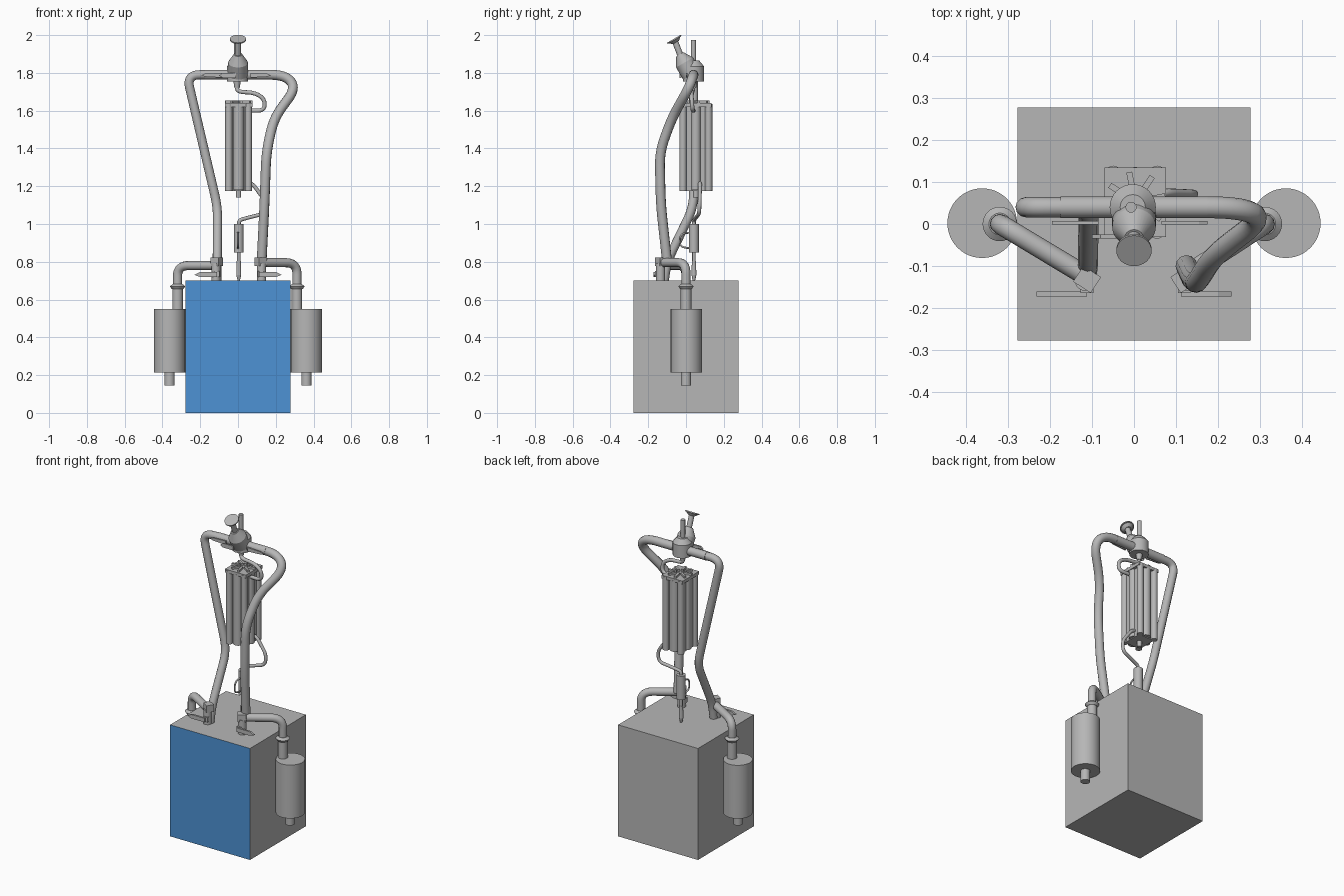
import bpy, bmesh, math
from mathutils import Vector, Matrix

if "Cube" in bpy.data.objects:
    bpy.data.objects.remove(bpy.data.objects["Cube"])


def material(name, rgb):
    m = bpy.data.materials.new(name)
    m.diffuse_color = (*rgb, 1)
    m.use_nodes = True
    m.node_tree.nodes["Principled BSDF"].inputs["Base Color"].default_value = m.diffuse_color
    return m


GREY = material("metal_grey", (0.47, 0.47, 0.47))
BLUE = material("panel_blue", (0.075, 0.29, 0.66))


def finish(name, bm, smooth=True):
    bmesh.ops.recalc_face_normals(bm, faces=bm.faces)
    me = bpy.data.meshes.new(name)
    bm.to_mesh(me)
    bm.free()
    me.materials.append(GREY)
    ob = bpy.data.objects.new(name, me)
    bpy.context.collection.objects.link(ob)
    if smooth:
        bpy.ops.object.select_all(action='DESELECT')
        ob.select_set(True)
        bpy.context.view_layer.objects.active = ob
        bpy.ops.object.shade_smooth_by_angle(angle=math.radians(35))
    return ob


def rod(name, a, b, r1, r2=None, sides=32):
    """Cylinder or cone from a to b."""
    a, b = Vector(a), Vector(b)
    d = b - a
    rot = Vector((0, 0, 1)).rotation_difference(d).to_matrix().to_4x4()
    bm = bmesh.new()
    bmesh.ops.create_cone(bm, cap_ends=True, segments=sides, radius1=r1,
                          radius2=r1 if r2 is None else r2, depth=d.length,
                          matrix=Matrix.Translation((a + b) / 2) @ rot)
    return finish(name, bm)


def box(name, c, size, turn=0):
    bm = bmesh.new()
    bmesh.ops.create_cube(bm, size=1, matrix=Matrix.Translation(c)
                          @ Matrix.Rotation(math.radians(turn), 4, 'Z')
                          @ Matrix.Diagonal((*size, 1)))
    return finish(name, bm, False)


def plate(name, outline, y, thick):
    """Outline in x,z extruded along y."""
    bm = bmesh.new()
    f = bm.faces.new([bm.verts.new((x, y - thick / 2, z)) for x, z in outline])
    g = bmesh.ops.extrude_face_region(bm, geom=[f])
    bmesh.ops.translate(bm, vec=(0, thick, 0),
                        verts=[v for v in g['geom'] if isinstance(v, bmesh.types.BMVert)])
    return finish(name, bm, False)


def tube(name, pts, r, bend=0.06, steps=8):
    """Round pipe along a path with rounded corners."""
    p = [Vector(q) for q in pts]
    path = [p[0]]
    for a, b, c in zip(p, p[1:], p[2:]):
        s = b + (a - b).normalized() * min(bend, (a - b).length * 0.49)
        e = b + (c - b).normalized() * min(bend, (c - b).length * 0.49)
        for i in range(steps + 1):
            t = i / steps
            path.append(s * (1 - t) ** 2 + b * 2 * t * (1 - t) + e * t * t)
    path.append(p[-1])
    cu = bpy.data.curves.new(name, 'CURVE')
    cu.dimensions = '3D'
    cu.bevel_depth, cu.bevel_resolution, cu.use_fill_caps = r, 4, True
    sp = cu.splines.new('POLY')
    sp.points.add(len(path) - 1)
    for q, v in zip(sp.points, path):
        q.co = (*v, 1)
    cu.materials.append(GREY)
    ob = bpy.data.objects.new(name, cu)
    bpy.context.collection.objects.link(ob)
    bpy.ops.object.select_all(action='DESELECT')
    ob.select_set(True)
    bpy.context.view_layer.objects.active = ob
    bpy.ops.object.convert(target='MESH')
    bpy.ops.object.shade_smooth_by_angle(angle=math.radians(40))


# Pedestal with blue front
ped = box("pedestal", (0, 0, 0.35), (0.555, 0.555, 0.70))
ped.data.materials.append(BLUE)
for f in ped.data.polygons:
    if f.normal.y < -0.9:
        f.material_index = 1

# Silencers at the sides, with their pipes and the feet
for s, side, px, fx, pz in ((-1, "left", -0.32, -0.112, 0.78), (1, "right", 0.312, 0.12, 0.795)):
    cx = s * 0.362
    rod(f"{side}_silencer", (cx, 0.002, 0.215), (cx, 0.002, 0.55), 0.083, sides=48)
    rod(f"{side}_outlet", (cx, 0, 0.145), (cx, 0, 0.22), 0.027)
    rod(f"{side}_inlet", (px, 0, 0.54), (px, 0, 0.665), 0.028)
    rod(f"{side}_collar_low", (px, 0, 0.655), (px, 0, 0.67), 0.03, 0.041)
    rod(f"{side}_collar_high", (px, 0, 0.67), (px, 0, 0.682), 0.041, 0.026)
    tube(f"{side}_exhaust", [(px, 0, 0.67), (px, 0, pz), (fx, -0.125, pz)], 0.024, 0.07)
    turn = s * 33
    box(f"{side}_ankle_block", (fx, -0.132, 0.80), (0.05, 0.045, 0.045), turn)
    rod(f"{side}_foot_post", (fx + s * 0.005, -0.135, 0.69), (fx + s * 0.005, -0.135, 0.79), 0.024)
    box(f"{side}_peg_bracket", (fx, -0.155, 0.735), (0.03, 0.02, 0.03))
    x0, x1 = s * 0.112, s * 0.232
    plate(f"{side}_foot_peg", [(x0, 0.72), (x1 - s * 0.03, 0.72), (x1, 0.731),
                               (x1 - s * 0.03, 0.745), (x0, 0.745)], -0.167, 0.012)
    # Grip levers by the arms
    g0, g1 = (-0.085, -0.195) if s < 0 else (0.065, 0.175)
    plate(f"{side}_lever", [(g0, 1.775), (g1 - s * 0.02, 1.78), (g1, 1.787),
                            (g1 - s * 0.02, 1.796), (g0, 1.80)], 0.003, 0.008)
plate("short_link", [(-0.1, 1.785), (-0.08, 1.774), (-0.01, 1.774), (-0.01, 1.80), (-0.08, 1.80)], -0.03, 0.01)

# Long frame tubes: arms running down to the feet
tube("left_limb", [(0, 0.04, 1.79), (-0.272, 0.04, 1.79), (-0.108, 0.04, 1.09),
                   (-0.11, -0.1, 0.80), (-0.112, -0.115, 0.70)], 0.024, 0.07)
tube("right_limb", [(0, 0.04, 1.79), (0.25, 0.04, 1.79), (0.308, 0.015, 1.72),
                    (0.19, -0.075, 1.56), (0.15, -0.14, 1.38), (0.14, -0.133, 1.1),
                    (0.125, -0.1, 0.80)], 0.026, 0.08)
for s in (-1, 1):
    rod("arm_sleeve", (s * 0.05, 0.04, 1.79), (s * 0.175, 0.04, 1.79), 0.026)

# Head: upright body, tilted cup, stem and disc
rod("head_base", (-0.003, 0.04, 1.755), (-0.003, 0.04, 1.835), 0.055)
rod("head_back", (-0.003, 0.04, 1.835), (-0.003, 0.04, 1.865), 0.055, 0.03)
tilt = Vector((0, -0.5, 0.866))
base = Vector((0, 0.03, 1.79))
rod("head_cup", base, base + tilt * 0.075, 0.052)
rod("head_cone", base + tilt * 0.075, base + tilt * 0.125, 0.052, 0.022)
disc = Vector((0, -0.062, 1.977))
rod("head_stem", base + tilt * 0.12, disc, 0.016)
rod("disc_flare", disc - tilt * 0.018, disc, 0.018, 0.04)
rod("disc_rim", disc - tilt * 0.003, disc + tilt * 0.004, 0.042)
rod("head_spigot", (-0.007, 0.04, 1.85), (-0.007, 0.04, 1.975), 0.013)
rod("head_nozzle", (-0.005, 0.04, 1.72), (-0.005, 0.04, 1.76), 0.014, 0.02)

# Ribbed torso block
cx, cy = 0.003, 0.052
box("torso_core", (cx, cy, 1.40), (0.11, 0.125, 0.45))
box("torso_cap", (cx, cy, 1.63), (0.146, 0.165, 0.02))
for sx in (-1, 1):
    for sy in (-1, 1):
        x, y = cx + sx * 0.052, cy + sy * 0.068
        rod("torso_column", (x, y, 1.175), (x, y, 1.635), 0.019, sides=20)
    rod("side_rib", (cx + sx * 0.045, cy, 1.18), (cx + sx * 0.045, cy, 1.625), 0.026, sides=20)
    rod("face_rib", (cx, cy + sx * 0.055, 1.18), (cx, cy + sx * 0.055, 1.625), 0.029, sides=20)
rod("torso_stub", (cx, cy, 1.14), (cx, cy, 1.18), 0.014)
for i in range(8):
    a = math.tau * i / 8 + 0.2
    box("fan_blade", (cx + 0.048 * math.cos(a), cy + 0.048 * math.sin(a), 1.645),
        (0.05, 0.014, 0.016), math.degrees(a))

# Hoses
tube("upper_hose", [(-0.005, 0.04, 1.74), (-0.005, 0.035, 1.70), (0.09, 0.03, 1.695),
                    (0.142, 0.03, 1.66), (0.14, 0.035, 1.60), (0.06, 0.04, 1.60)], 0.011, 0.04)
tube("lower_hose", [(0.05, 0.072, 1.22), (0.08, 0.075, 1.21), (0.145, 0.072, 1.12),
                    (0.14, 0.07, 1.055), (0.04, 0.05, 1.03), (0.005, 0.042, 1.02),
                    (0.005, 0.042, 0.99)], 0.010, 0.03)

# Injector hanging down to the pedestal
rod("injector_body", (0.004, 0.042, 0.85), (0.004, 0.042, 1.0), 0.026, sides=24)
rod("injector_neck", (0.004, 0.042, 0.79), (0.004, 0.042, 0.855), 0.009)
rod("injector_nozzle", (0.004, 0.042, 0.73), (0.004, 0.042, 0.805), 0.013, 0.011)
rod("injector_tip", (0.004, 0.042, 0.695), (0.004, 0.042, 0.73), 0.005, 0.013)
tube("injector_wire", [(0.0, 0.03, 0.955), (0.0, -0.03, 0.95), (0.0, -0.035, 0.88),
                       (0.0, 0.03, 0.87)], 0.005, 0.03)
